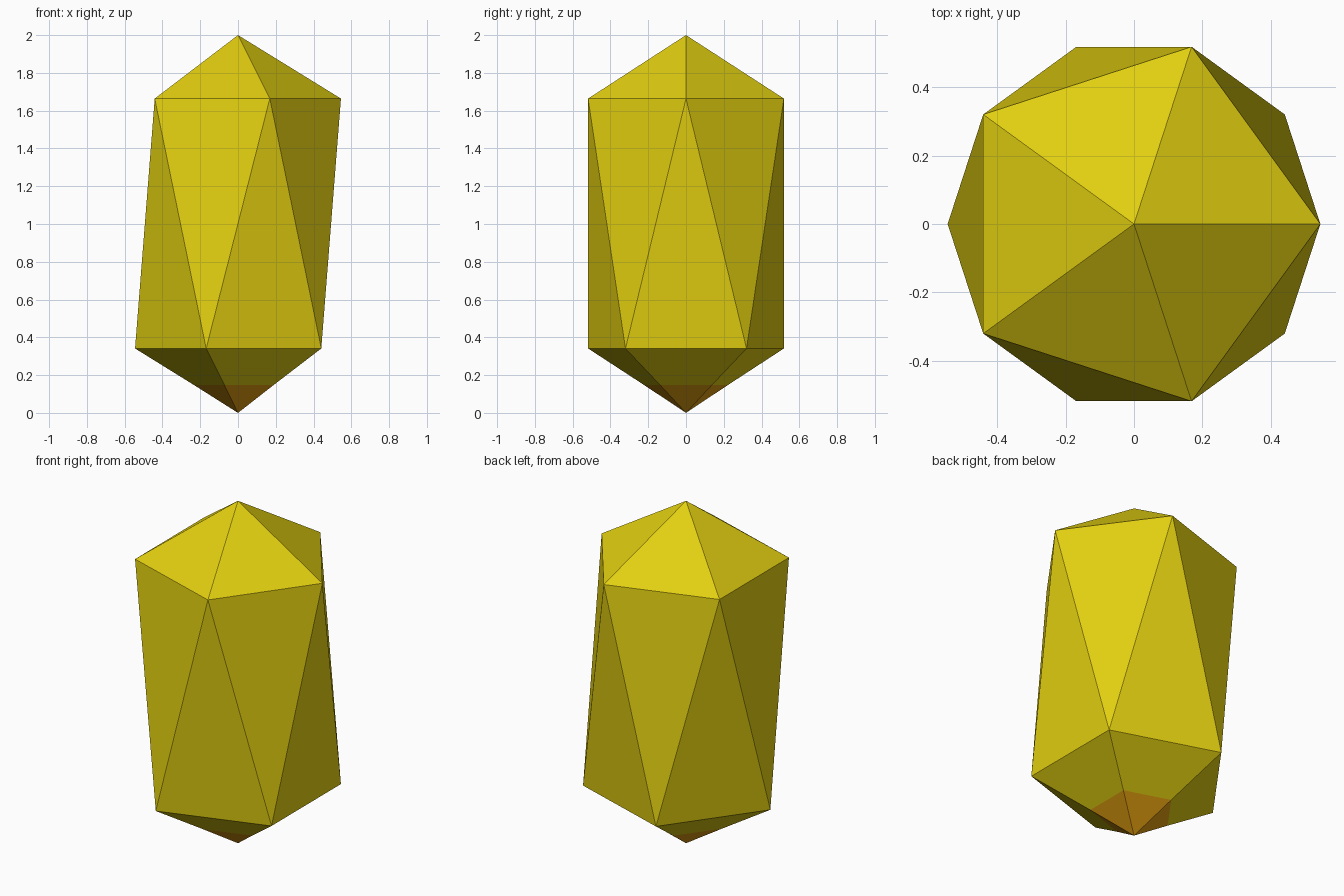
import bpy, bmesh, math

if "Cube" in bpy.data.objects:
    bpy.data.objects.remove(bpy.data.objects["Cube"])

R, Z_LOW, Z_HIGH, CUT = 0.545, 0.341, 1.664, 0.147


def material(name, rgb):
    m = bpy.data.materials.new(name)
    m.diffuse_color = (*rgb, 1)
    m.use_nodes = True
    m.node_tree.nodes["Principled BSDF"].inputs["Base Color"].default_value = m.diffuse_color
    return m


def ring(bm, r, z, turn):
    return [bm.verts.new((r * math.cos(math.radians(72 * i + turn)),
                          r * math.sin(math.radians(72 * i + turn)), z)) for i in range(5)]


def finish(bm, name, mat):
    bmesh.ops.recalc_face_normals(bm, faces=bm.faces)
    me = bpy.data.meshes.new(name)
    bm.to_mesh(me)
    bm.free()
    me.materials.append(mat)
    ob = bpy.data.objects.new(name, me)
    bpy.context.collection.objects.link(ob)


yellow = material("yellow", (0.76, 0.62, 0.005))
orange = material("orange", (0.76, 0.34, 0.005))
tip_z = 0.003
cut_r = R * (CUT - tip_z) / (Z_LOW - tip_z)

# Crystal body: stretched icosahedron with its lower point cut off
bm = bmesh.new()
top = bm.verts.new((0, 0, 2))
high = ring(bm, R, Z_HIGH, 0)
low = ring(bm, R, Z_LOW, 36)
cut = ring(bm, cut_r, CUT, 36)
for i in range(5):
    j = (i + 1) % 5
    bm.faces.new((top, high[i], high[j]))
    bm.faces.new((high[i], low[i], high[j]))
    bm.faces.new((low[i], low[j], high[j]))
    bm.faces.new((low[i], cut[i], cut[j], low[j]))
finish(bm, "crystal_body", yellow)

# Orange point that completes the bottom
bm = bmesh.new()
point = bm.verts.new((0, 0, 0))
rim = ring(bm, cut_r, CUT, 36)
for i in range(5):
    bm.faces.new((point, rim[(i + 1) % 5], rim[i]))
for f in bm.faces:
    f.normal_update()
finish(bm, "bottom_point", orange)

# Make sure the open shells face outwards
for ob in bpy.context.collection.objects:
    me = ob.data
    c = sum((p.center.z for p in me.polygons)) / len(me.polygons)
    if ob.name == "bottom_point":
        c = CUT
    p = me.polygons[0]
    if p.normal.x * p.center.x + p.normal.y * p.center.y + p.normal.z * (p.center.z - c) < 0:
        me.flip_normals()
